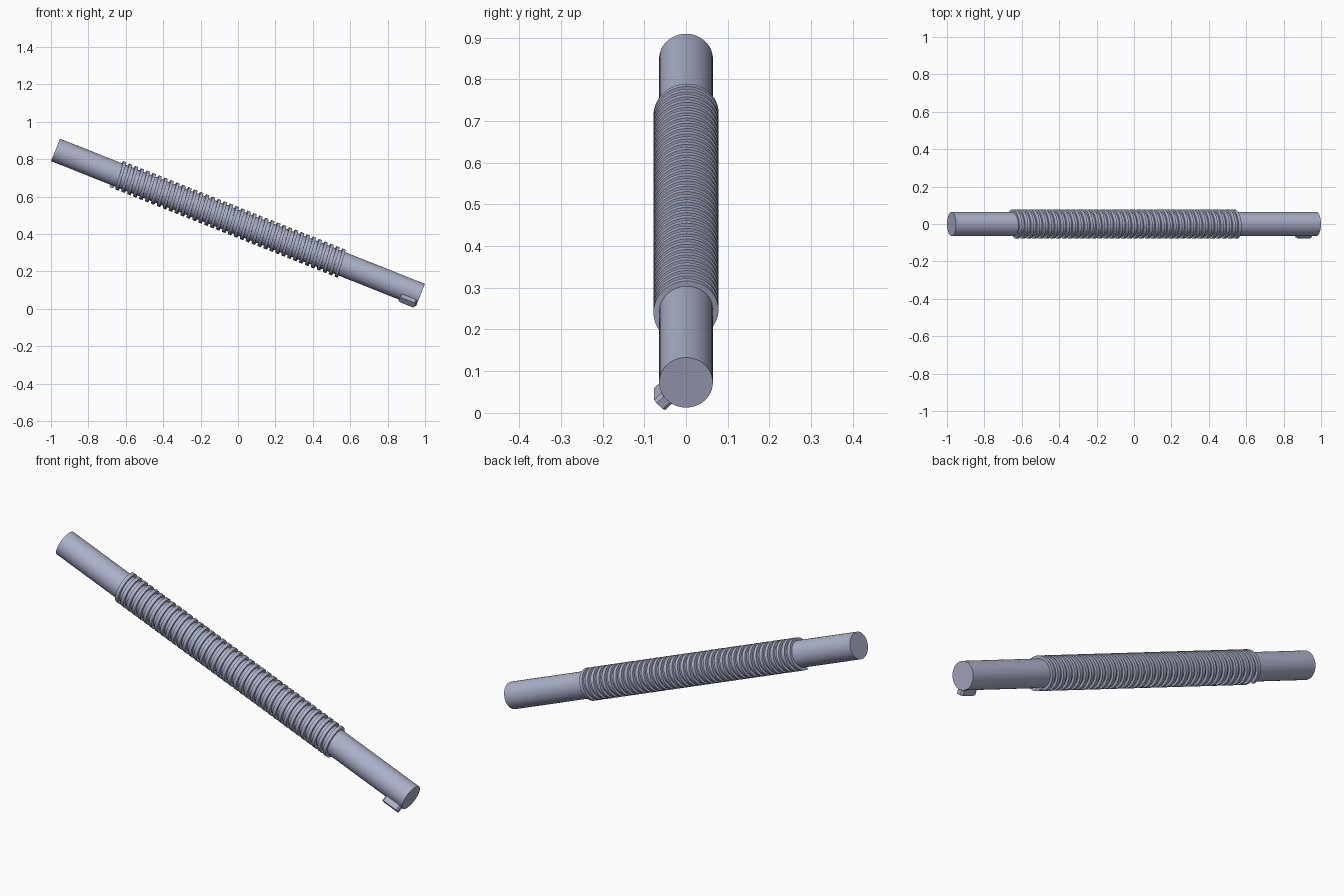
import bpy, bmesh, math
from mathutils import Matrix, Vector

cube = bpy.data.objects.get("Cube")
if cube:
    bpy.data.objects.remove(cube, do_unlink=True)

LENGTH, RADIUS = 2.1, 0.0645          # plain tube
COIL_RADIUS = 0.078                   # outside of the ribs
COIL_START, COIL_END = -0.7, 0.596    # rib centres along the tube
TURNS, STEPS, RIB = 38, 48, 0.017
TILT = Matrix.Translation((0, 0, 0.461)) @ Matrix.Rotation(math.radians(21.7), 4, "Y")

metal = bpy.data.materials.new("blue_grey")
metal.use_nodes = True
colour = (0.41, 0.44, 0.59, 1)
metal.diffuse_color = colour
metal.node_tree.nodes["Principled BSDF"].inputs["Base Color"].default_value = colour


def finish(name, bm):
    """Turn a bmesh built along x into a tilted, shaded object."""
    bmesh.ops.recalc_face_normals(bm, faces=bm.faces)
    mesh = bpy.data.meshes.new(name)
    bm.to_mesh(mesh)
    bm.free()
    mesh.materials.append(metal)
    obj = bpy.data.objects.new(name, mesh)
    bpy.context.collection.objects.link(obj)
    obj.matrix_world = TILT
    bpy.ops.object.select_all(action="DESELECT")
    obj.select_set(True)
    bpy.context.view_layer.objects.active = obj
    bpy.ops.object.shade_smooth_by_angle(angle=math.radians(30))
    return obj


# Straight tube with closed ends
bm = bmesh.new()
bmesh.ops.create_cone(bm, cap_ends=True, segments=STEPS, radius1=RADIUS, radius2=RADIUS,
                      depth=LENGTH, matrix=Matrix.Rotation(math.pi / 2, 4, "Y"))
finish("tube", bm)

# Ribbed middle: a square section wound round the tube
bm = bmesh.new()
inner = RADIUS - 0.004
section = [(-RIB / 2, inner), (-RIB / 2, COIL_RADIUS), (RIB / 2, COIL_RADIUS), (RIB / 2, inner)]
total = TURNS * STEPS
previous = first = None
for i in range(total + 1):
    angle = math.pi - math.tau * i / STEPS
    centre = COIL_START + (COIL_END - COIL_START) * i / total
    ring = [bm.verts.new((centre + dx, r * math.sin(angle), r * math.cos(angle)))
            for dx, r in section]
    if previous:
        for k in range(len(ring)):
            j = (k + 1) % len(ring)
            bm.faces.new((previous[k], previous[j], ring[j], ring[k]))
    else:
        first = ring
    previous = ring
bm.faces.new(first)
bm.faces.new(previous)
finish("wound_rib", bm)

# Small locating lug low on the front, by the lower end
bm = bmesh.new()
place = (Matrix.Translation((0.998, -0.048, -0.048))
         @ Matrix.Rotation(math.radians(135), 4, "X")
         @ Matrix.Diagonal((0.092, 0.037, 0.043, 1)))
bmesh.ops.create_cube(bm, size=1, matrix=place)
radial = Vector((0, -1, -1)).normalized()
corners = [e for e in bm.edges
           if abs((e.verts[0].co - e.verts[1].co).normalized().dot(radial)) > 0.9]
bmesh.ops.bevel(bm, geom=corners, offset=0.008, segments=1, affect="EDGES")
finish("locating_lug", bm)
